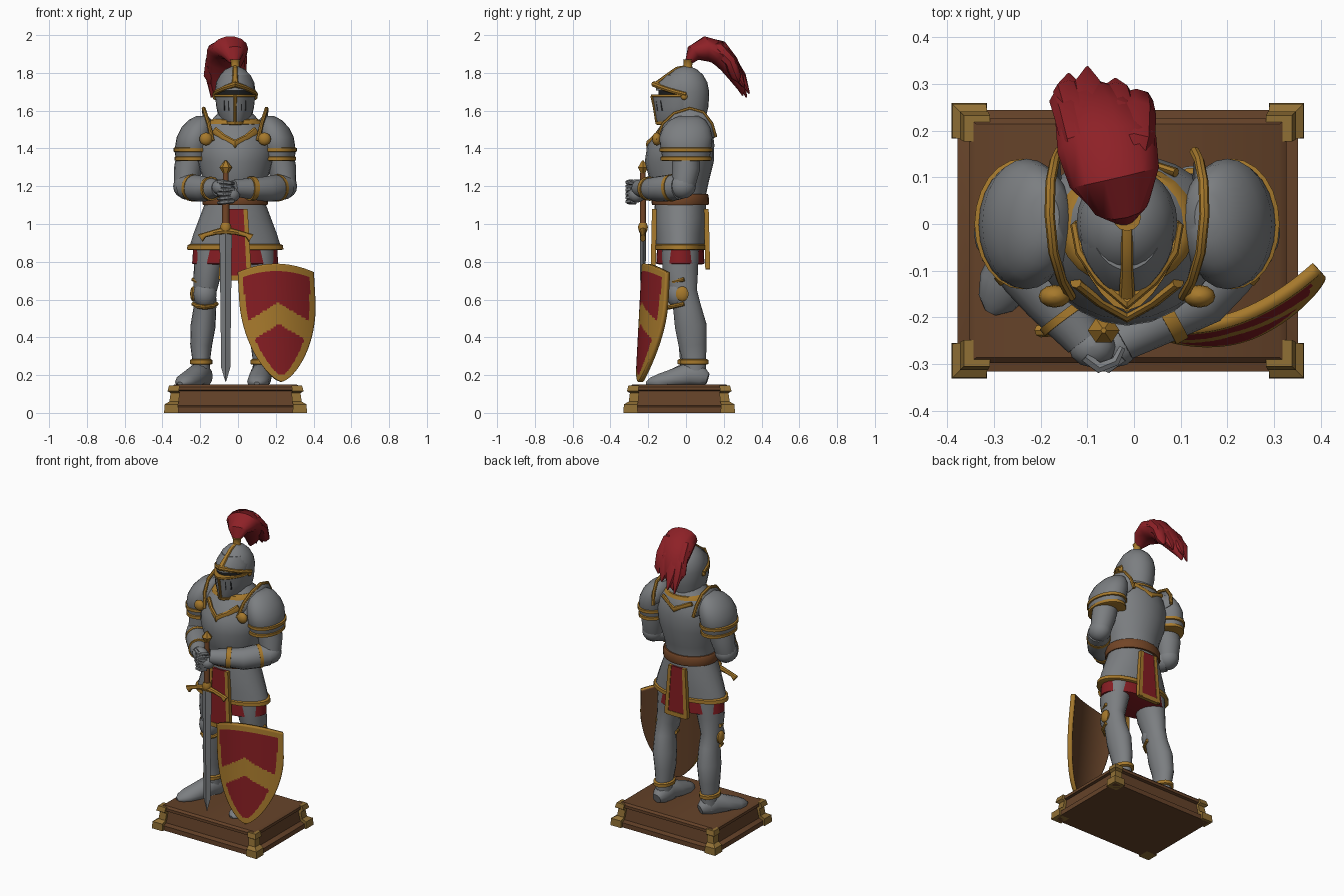
import bpy, bmesh, math
from mathutils import Vector

def material(name, r, g, b):
    m = bpy.data.materials.new(name)
    m.diffuse_color = (r, g, b, 1)
    return m

STEEL = material("steel grey", .20, .21, .22)
GOLD = material("gold", .38, .19, .025)
RED = material("cloth red", .23, .012, .016)
PLUME = material("plume red", .27, .015, .02)
BROWN = material("wood brown", .13, .055, .022)
LEATHER = material("leather brown", .17, .06, .02)
DARK = material("dark slit", .012, .013, .014)
BRASS = material("aged brass", .28, .16, .035)
MID = -.015                                  # body centre line

def build(name, verts, faces, mats, rule=None, recalc=True):
    me = bpy.data.meshes.new(name)
    me.from_pydata([tuple(v) for v in verts], [], faces)
    if recalc:
        bm = bmesh.new()
        bm.from_mesh(me)
        bmesh.ops.recalc_face_normals(bm, faces=bm.faces)
        bm.to_mesh(me)
        bm.free()
    for m in mats:
        me.materials.append(m)
    if rule:
        for p in me.polygons:
            p.material_index = rule(p.center)
    ob = bpy.data.objects.new(name, me)
    bpy.context.collection.objects.link(ob)
    return ob

def skin(name, rings, mats, rule=None):
    n = len(rings[0])
    verts = [v for r in rings for v in r]
    faces = [(i * n + j, i * n + (j + 1) % n, (i + 1) * n + (j + 1) % n, (i + 1) * n + j)
             for i in range(len(rings) - 1) for j in range(n)]
    faces += [tuple(range(n)), tuple(range(len(verts) - n, len(verts)))]
    return build(name, verts, faces, mats, rule)

def loft(name, rings, mat, n=24):
    """Stacked ellipses: (z, cx, cy, rx, ry, optional front keel)."""
    out = []
    for z, cx, cy, rx, ry, *k in rings:
        keel = k[0] if k else 0
        ring = []
        for j in range(n):
            a = math.tau * j / n
            s = math.sin(a)
            ring.append((cx + rx * math.cos(a), cy + ry * s - keel * max(0, -s) ** 4, z))
        out.append(ring)
    return skin(name, out, [mat])

def block(name, rings, mat):
    """Stacked rectangles: (z, cx, cy, half x, half y)."""
    q = [(-1, -1), (1, -1), (1, 1), (-1, 1)]
    return skin(name, [[(cx + a * hx, cy + b * hy, z) for a, b in q] for z, cx, cy, hx, hy in rings], [mat])

def tube(name, pts, mat, n=12, ref=(1, 0, 0), zmin=-9):
    """Sweep along points (x, y, z, radius along ref, other radius)."""
    P = [Vector(p[:3]) for p in pts]
    rings = []
    for i, p in enumerate(pts):
        t = (P[min(i + 1, len(P) - 1)] - P[max(i - 1, 0)]).normalized()
        a = Vector(ref)
        a = (a - t * a.dot(t)).normalized()
        b = t.cross(a)
        ra, rb = p[3], p[-1]
        ring = [P[i] + a * ra * math.cos(math.tau * j / n) + b * rb * math.sin(math.tau * j / n) for j in range(n)]
        rings.append([(v.x, v.y, max(v.z, zmin)) for v in ring])
    return skin(name, rings, [mat])

def ball(name, c, r, mat, n=16):
    return loft(name, [(c[2] - r[2] * math.cos(math.pi * i / 8), c[0], c[1], r[0] * math.sin(math.pi * i / 8) + .0005,
                        r[1] * math.sin(math.pi * i / 8) + .0005) for i in range(9)], mat, n)

# Plinth with brass corners
bx, by = -.013, -.036
block("plinth", [(0, bx, by, .365, .28), (.03, bx, by, .365, .28), (.04, bx, by, .335, .255),
                 (.115, bx, by, .325, .245), (.12, bx, by, .34, .262), (.138, bx, by, .34, .262),
                 (.15, bx, by, .325, .25)], BROWN)
for sx in (-1, 1):
    for sy in (-1, 1):
        x, y = bx + sx * .34, by + sy * .257
        block("plinth_corner", [(0, x, y, .038, .038), (.045, x, y, .036, .036), (.06, x - sx * .015, y - sy * .015, .025, .025),
                                (.105, x - sx * .02, y - sy * .02, .024, .024), (.115, x - sx * .01, y - sy * .01, .03, .03),
                                (.145, x - sx * .016, y - sy * .016, .028, .028)], BRASS)

# Torso, belt and skirts
loft("breastplate", [(1.08, MID, -.03, .15, .13), (1.15, MID, -.03, .155, .135), (1.22, MID, -.03, .165, .15, .01),
                     (1.33, MID, -.028, .2, .175, .015), (1.42, MID, -.02, .21, .17, .015), (1.5, MID, 0, .18, .14, .01),
                     (1.55, MID, 0, .125, .115), (1.6, MID, 0, .08, .08)], STEEL)
loft("belt", [(1.1, MID, -.03, .17, .148), (1.11, MID, -.03, .174, .152), (1.15, MID, -.03, .172, .15), (1.16, MID, -.03, .165, .145)], LEATHER)
loft("tassets", [(1.11, MID, -.03, .16, .135), (1.03, MID, -.03, .19, .138), (.95, MID, -.03, .22, .134), (.87, MID, -.03, .245, .13)], STEEL)
loft("tasset_trim", [(.862, MID, -.03, .243, .13), (.866, MID, -.03, .256, .138), (.888, MID, -.03, .252, .138), (.894, MID, -.03, .238, .13)], GOLD)
loft("cloth_skirt", [(.9, MID, -.03, .22, .122), (.79, MID, -.03, .228, .128), (.785, MID, -.03, .2, .11)], RED)
for y, z0, w in ((-.175, .71, .075), (.115, .77, .07)):
    sg = 1 if y > 0 else -1
    block("tabard_cloth", [(z0, MID, y, w, .009), (1.08, MID, y - sg * .008, w - .02, .009)], RED)
    for s in (-1, 1):
        block("tabard_trim", [(z0 - .005, MID + s * w, y, .013, .013), (1.08, MID + s * (w - .02), y - sg * .008, .011, .013)], GOLD)
    block("tabard_hem", [(z0 - .01, MID, y, w, .012), (z0 + .018, MID, y, w, .012)], GOLD)

# Neck trim and chest chevron
loft("neck_trim", [(1.525, MID, -.003, .135, .12), (1.53, MID, -.003, .148, .132), (1.55, MID, -.003, .135, .122), (1.555, MID, -.003, .12, .11)], GOLD)
tube("chest_chevron", [(-.125, -.125, 1.495, .022, .012), (-.075, -.165, 1.455, .02, .012), (MID, -.2, 1.42, .026, .012),
                       (.045, -.165, 1.455, .02, .012), (.095, -.125, 1.495, .022, .012)], GOLD, 8, (0, 0, 1))
tube("back_chevron", [(-.12, .11, 1.52, .014, .01), (MID, .145, 1.47, .018, .01), (.09, .11, 1.52, .014, .01)], GOLD, 8, (0, 0, 1))

# Helmet
hx = MID
loft("helmet_skull", [(1.55, hx, .005, .085, .095), (1.62, hx, .005, .1, .114), (1.7, hx, .003, .108, .12), (1.75, hx, 0, .101, .113),
                      (1.79, hx, 0, .08, .09), (1.82, hx, 0, .05, .056), (1.835, hx, 0, .015, .016)], STEEL)
loft("helmet_brow", [(1.708, hx, -.03, .1, .1, .03), (1.74, hx, -.025, .1, .1, .03), (1.79, hx, -.012, .075, .082, .005)], STEEL)
loft("eye_slit", [(1.675, hx, -.03, .1, .095, .02), (1.712, hx, -.03, .097, .095, .02)], DARK)
loft("visor", [(1.53, hx, -.04, .06, .085, .025), (1.56, hx, -.035, .082, .095, .03), (1.62, hx, -.03, .1, .1, .038), (1.682, hx, -.03, .107, .1, .05)], STEEL)
loft("visor_rim", [(1.672, hx, -.03, .106, .1, .052), (1.676, hx, -.03, .111, .104, .052), (1.686, hx, -.03, .11, .104, .052)], GOLD)
loft("chin_rim", [(1.525, hx, -.038, .062, .088, .026), (1.528, hx, -.038, .07, .094, .028), (1.543, hx, -.038, .074, .095, .03)], GOLD)
tube("brow_trim", [(hx - .11, .0, 1.685, .012), (hx - .098, -.06, 1.7, .013), (hx - .055, -.12, 1.72, .014), (hx, -.168, 1.74, .016),
                   (hx + .055, -.12, 1.72, .014), (hx + .098, -.06, 1.7, .013), (hx + .11, .0, 1.685, .012)], GOLD, 8, (0, 0, 1))
tube("helmet_comb", [(hx, .02, 1.835, .014, .01), (hx, -.05, 1.822, .013, .01), (hx, -.095, 1.79, .013, .01), (hx, -.16, 1.74, .018, .012)], GOLD, 8)
tube("visor_ridge", [(hx, -.18, 1.68, .009), (hx, -.168, 1.62, .008), (hx, -.155, 1.54, .008)], GOLD, 8)
for s in (-1, 1):
    for d, y in ((.028, -.145), (.052, -.122)):
        block("breath_slot", [(1.6, hx + s * d, y, .006, .007), (1.655, hx + s * d, y - .007, .006, .007)], DARK)
    ball("visor_pivot", (hx + s * .107, -.01, 1.675), (.012, .018, .018), GOLD, 10)
loft("plume_socket", [(1.82, hx, .01, .03, .03), (1.835, hx, .01, .022, .022), (1.86, hx, .012, .024, .024), (1.87, hx, .015, .03, .03)], GOLD, 12)

# Plume: main body and trailing locks
tube("plume", [(-.02, .012, 1.855, .022, .018), (-.028, .04, 1.905, .062, .045), (-.042, .1, 1.928, .098, .066), (-.058, .17, 1.91, .108, .066),
               (-.075, .225, 1.85, .095, .055), (-.09, .265, 1.785, .07, .042), (-.11, .295, 1.715, .03, .02), (-.12, .3, 1.68, .004)], PLUME, 14)
for x0, x1, dy, z1, r in ((.0, .005, -.03, 1.75, .045), (-.03, -.04, .0, 1.72, .045), (-.07, -.1, .025, 1.69, .045),
                          (-.1, -.14, .01, 1.67, .042), (-.115, -.15, -.03, 1.74, .04)):
    tube("plume_lock", [(x0, .1, 1.945, r * .4), (x0, .17, 1.925, r), ((x0 + x1) / 2, .235, 1.86, r, r * .8),
                        (x1, .28 + dy * .5, 1.78, r * .8, r * .6), (x1, .31 + dy, z1, .004)], PLUME, 8)

# Shoulders and arms, both sides
hand = Vector((-.065, -.265, 1.19))
for s in (-1, 1):
    X = lambda d: MID + s * d
    loft("pauldron", [(1.37, X(.225), 0, .088, .125), (1.41, X(.222), -.002, .096, .136), (1.46, X(.215), 0, .095, .14), (1.51, X(.2), .003, .085, .125),
                      (1.55, X(.185), .008, .062, .095), (1.572, X(.175), .015, .03, .05)], STEEL)
    for z, r in ((1.392, .096), (1.345, .09)):
        loft("pauldron_trim", [(z - .012, X(.225), 0, r - .006, r + .03), (z - .008, X(.225), 0, r + .006, r + .044),
                               (z + .01, X(.225), 0, r + .006, r + .044), (z + .014, X(.225), 0, r - .004, r + .033)], GOLD)
    loft("pauldron_lame", [(1.34, X(.225), 0, .088, .122), (1.385, X(.225), 0, .096, .132)], STEEL)
    arc = [(X(.12), -.155, 1.44), (X(.14), -.12, 1.53), (X(.158), -.06, 1.585), (X(.166), .02, 1.61),
           (X(.164), .09, 1.59), (X(.155), .135, 1.53), (X(.145), .155, 1.46)]
    tube("neck_guard_trim", [(*p, .011) for p in arc], GOLD, 8)
    guard = build("neck_guard", arc, [tuple(range(7))], [STEEL])
    guard.modifiers.new("thick", "SOLIDIFY").thickness = .01
    ball("shoulder_rondel", (X(.155), -.155, 1.45), (.034, .024, .034), GOLD, 12)
    tube("upper_arm", [(X(.225), 0, 1.42, .075), (X(.25), 0, 1.29, .074), (X(.262), -.015, 1.2, .062)], STEEL, 16)
    ball("elbow_guard", (X(.262), -.02, 1.2), (.066, .072, .066), STEEL)
    A, B = Vector((X(.26), -.035, 1.195)), Vector((X(.16), -.155, 1.185))
    end = hand + Vector((s * .04, .015, 0))
    tube("forearm", [(*A, .066), (*A.lerp(B, .55), .07), (*B, .066), (*B.lerp(end, .6), .053), (*end, .044)], STEEL, 16, (0, 0, 1))
    for p, q, r in ((A.lerp(B, .3), A.lerp(B, .43), .072), (B.lerp(end, .35), B.lerp(end, .5), .064)):
        tube("forearm_band", [(*p, r), (*q, r)], GOLD, 16, (0, 0, 1))
    # Gauntlet and fingers around the grip
    hz = 1.195 if s < 0 else 1.155
    ball("gauntlet", (hand.x + s * .025, -.262, hz), (.05, .045, .042), STEEL, 12)
    for i in range(4):
        z = hz + .03 - i * .021
        tube("finger", [(hand.x + s * .04, -.285, z, .012), (hand.x + s * .01, -.308, z - .004, .013),
                        (hand.x - s * .025, -.295, z - .008, .011), (hand.x - s * .04, -.265, z - .01, .008)], STEEL, 6, (0, 0, 1))

# Legs: hip, ankle and toe positions per side
for s, ax, tx, ty, ay in ((-1, -.195, -.305, -.185, .03), (1, .125, .1, -.205, .045)):
    kx = MID + s * .16
    tube("leg", [(MID + s * .125, -.03, .88, .09, .1), (MID + s * .145, -.03, .75, .075, .095), (kx, -.015, .64, .06, .075), (kx, .005, .56, .06, .075),
                 ((kx + ax) / 2, .025, .46, .066, .085), (ax, .035, .36, .058, .075), (ax, ay, .27, .046, .062), (ax, ay, .18, .05, .06)], STEEL, 18)
    ball("knee_guard", (kx, -.045, .63), (.062, .06, .075), STEEL)
    for z in (.565, .695):
        tube("knee_trim", [(kx - .062, -.01, z + .012, .011), (kx - .04, -.065, z, .012), (kx, -.093, z - .006, .013),
                           (kx + .04, -.065, z, .012), (kx + .062, -.01, z + .012, .011)], GOLD, 8, (0, 0, 1))
    ball("knee_rondel", (kx + s * .062, -.02, .63), (.016, .035, .04), GOLD, 10)
    loft("ankle_band", [(.255, ax, ay, .05, .066), (.26, ax, ay, .06, .076), (.28, ax, ay, .06, .076), (.285, ax, ay, .05, .066)], GOLD, 18)
    P = lambda f: (ax + (tx - ax) * f, ay + (ty - ay) * f)
    tube("foot", [(*P(-.28), .18, .03, .03), (*P(-.15), .19, .05, .06), (*P(.1), .2, .056, .07), (*P(.4), .18, .06, .058),
                  (*P(.75), .165, .058, .042), (*P(.93), .16, .04, .026), (*P(1.02), .155, .014, .01)], STEEL, 14, (1, 0, 0), .149)

# Sword
wx, wy = -.065, -.228
loft("pommel", [(1.265, wx, wy, .012, .012), (1.3, wx, wy, .034, .03), (1.335, wx, wy, .006, .006)], GOLD, 6)
loft("grip", [(.96, wx, wy, .02, .018), (1.1, wx, wy, .019, .017), (1.27, wx, wy, .015, .015)], LEATHER, 10)
loft("grip_collar", [(.965, wx, wy, .026, .024), (.985, wx, wy, .03, .028), (1.005, wx, wy, .022, .02)], GOLD, 10)
tube("crossguard", [(wx - .135, wy, .925, .024, .015), (wx - .11, wy, .942, .013), (wx - .05, wy, .958, .015), (wx, wy, .965, .022),
                    (wx + .05, wy, .958, .015), (wx + .11, wy, .942, .013), (wx + .135, wy, .925, .024, .015)], GOLD, 8, (0, 0, 1))
loft("blade", [(.165, wx, wy, .002, .002), (.24, wx, wy, .024, .011), (.96, wx, wy, .033, .016)], STEEL, 4)

# Shield: curved grid, coloured by border and chevron rules
NU, NV = 48, 64
def half_width(v):
    q = max(0, (v - .25) / .75)
    return .2 * max(0, 1 - q * q) ** .7 + .002
sv, tint = [], []
for i in range(NV + 1):
    v = i / NV
    for j in range(NU + 1):
        u = 2 * j / NU - 1
        l = u * half_width(v)
        sv.append((.2 + .032 * v + l, -.222 - .033 * v + .28 * l + .06 * (l / .2) ** 2, .79 - .625 * v - .045 * u * u * (1 - v)))
sf = []
for i in range(NV):
    for j in range(NU):
        a = i * (NU + 1) + j
        sf.append((a, a + NU + 1, a + NU + 2, a + 1))
        v, u = (i + .5) / NV, 2 * (j + .5) / NU - 1
        h = half_width(v)
        l = abs(u * h)
        c = .79 - .625 * v - .045 * u * u * (1 - v) + .6 * l
        tint.append(0 if h - l < .026 + .016 * v or v < .06 or v > .93 or .47 < c < .585 else 1)
shield = build("shield", sv, sf, [GOLD, RED, BROWN], None, False)
for p, t in zip(shield.data.polygons, tint):
    p.material_index = t
sol = shield.modifiers.new("thick", "SOLIDIFY")
sol.thickness, sol.offset, sol.material_offset = .028, -1, 2

# Smooth shading with sharp creases
for ob in bpy.data.objects:
    ob.select_set(True)
bpy.context.view_layer.objects.active = shield
bpy.ops.object.shade_smooth_by_angle(angle=math.radians(40))
